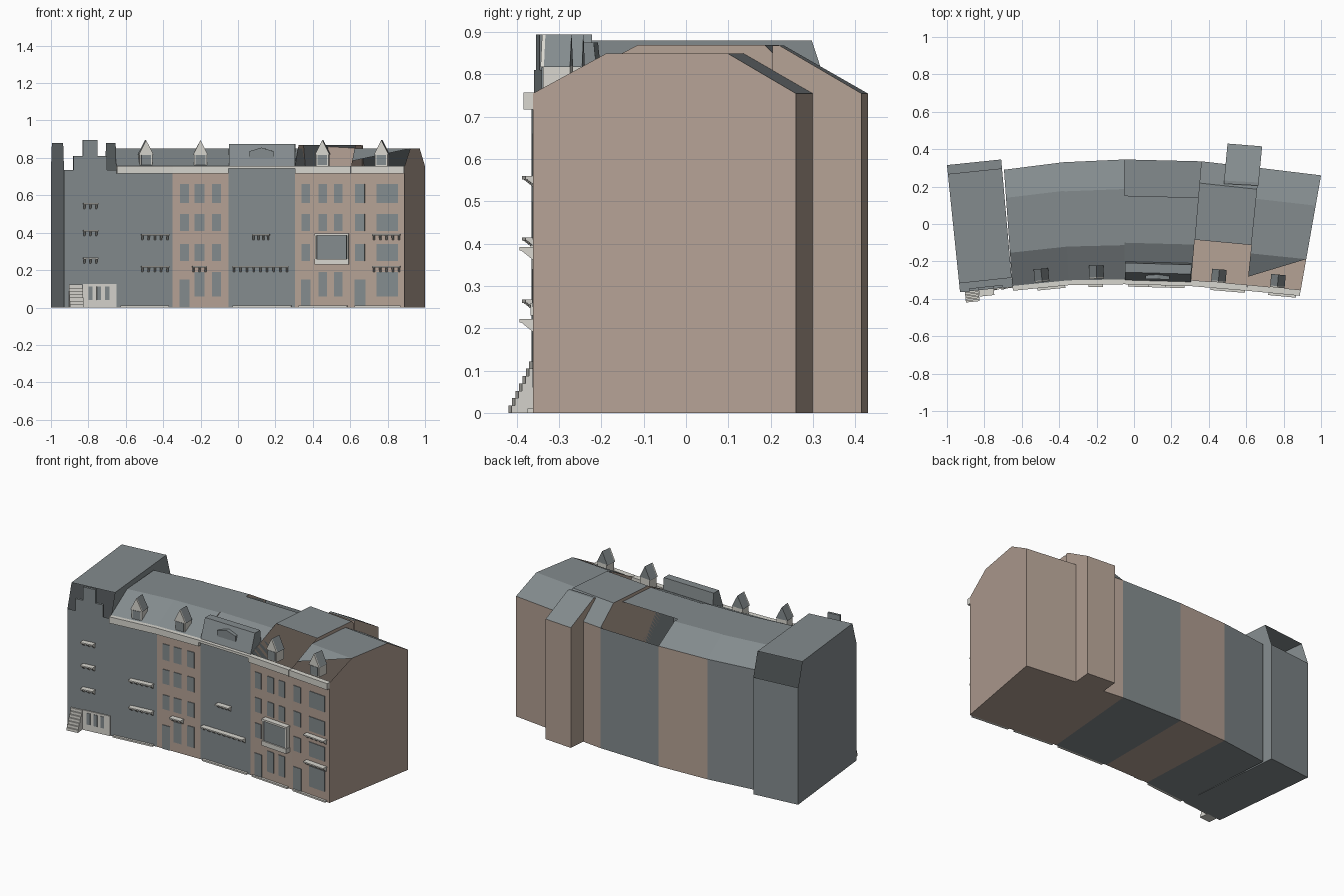
import bpy, bmesh
from mathutils import Vector

cube = bpy.data.objects.get("Cube")
if cube:
    bpy.data.objects.remove(cube, do_unlink=True)


def material(name, rgb):
    m = bpy.data.materials.new(name)
    m.use_nodes = True
    m.diffuse_color = (*rgb, 1)
    m.node_tree.nodes["Principled BSDF"].inputs["Base Color"].default_value = (*rgb, 1)
    return m


GREY = material("slate grey", (0.23, 0.26, 0.27))
TAN = material("warm brick", (0.46, 0.36, 0.30))
WHITE = material("pale stone", (0.68, 0.67, 0.62))


def build(name, verts, faces, mats, slots=None):
    bm = bmesh.new()
    vs = [bm.verts.new(v) for v in verts]
    for i, f in enumerate(faces):
        face = bm.faces.new([vs[k] for k in f])
        face.material_index = slots[i] if slots else 0
    bmesh.ops.recalc_face_normals(bm, faces=bm.faces)
    me = bpy.data.meshes.new(name)
    bm.to_mesh(me)
    bm.free()
    for m in mats:
        me.materials.append(m)
    ob = bpy.data.objects.new(name, me)
    bpy.context.collection.objects.link(ob)
    return ob


# Houses: a floor, four walls and a three-part roof, some parts of which are open
def house(name, fl, fr, bl, br, profile, wall, missing=()):
    verts = []
    for a, b in ((fl, bl), (fr, br)):
        a, b = Vector(a), Vector(b)
        verts += [(*a, 0), (*b, 0)]
        verts += [(*a.lerp(b, t), z) for t, z in profile]
    parts = {"floor": (0, 1, 7, 6), "front_wall": (0, 6, 8, 2), "back_wall": (1, 5, 11, 7),
             "left_gable": (0, 2, 3, 4, 5, 1), "right_gable": (6, 7, 11, 10, 9, 8),
             "front_roof": (2, 8, 9, 3), "top_roof": (3, 9, 10, 4), "back_roof": (4, 10, 11, 5)}
    keep = [k for k in parts if k not in missing]
    build(name, verts, [parts[k] for k in keep], [wall, GREY],
          [1 if "roof" in k else 0 for k in keep])
    return [Vector(v) for v in verts]


def section(front, back, top, eave=0.755):
    return [(0, eave), (front, top), (back, top), (1, eave)]


FRONT = [(-0.93, -0.365), (-0.65, -0.335), (-0.35, -0.305), (-0.05, -0.30),
         (0.305, -0.31), (0.605, -0.335), (0.89, -0.362)]
BACK = [(-0.695, 0.29), (-0.38, 0.33), (-0.05, 0.345), (0.36, 0.335), (0.67, 0.30), (1.0, 0.26)]

house("tower_house", FRONT[0], FRONT[1], (-1.0, 0.315), (-0.71, 0.345),
      section(0.07, 0.93, 0.88, 0.735), GREY, ("front_roof", "back_roof"))
ROW = [("left_house", GREY, section(0.29, 0.76, 0.85), ()),
       ("second_house", TAN, section(0.29, 0.755, 0.85), ()),
       ("middle_house", GREY, section(0.31, 0.70, 0.85), ("back_roof",)),
       ("fourth_house", TAN, section(0.35, 0.82, 0.87), ("front_roof",)),
       ("right_house", TAN, section(0.28, 0.74, 0.85), ("front_roof",))]
for i, (name, wall, prof, gone) in enumerate(ROW):
    last = house(name, FRONT[i + 1], FRONT[i + 2], BACK[i], BACK[i + 1], prof, wall, gone)
house("rear_wing", (0.48, 0.215), (0.665, 0.205), (0.50, 0.43), (0.685, 0.415),
      [(0, 0.868), (0.04, 0.868), (0.08, 0.868), (1, 0.755)], TAN)

# Remaining triangle of the right house's front roof
build("roof_triangle", [last[2].lerp(last[3], 0.3), last[9], last[3]], [(0, 1, 2)], [GREY])


# Parts fixed to the curved front: u runs along it, v points outwards
def on_front(x):
    for a, b in zip(FRONT, FRONT[1:]):
        if x <= b[0]:
            break
    a, b = Vector((*a, 0)), Vector((*b, 0))
    along = (b - a).normalized()
    return a.lerp(b, (x - a.x) / (b.x - a.x)), along, Vector((along.y, -along.x, 0))


def prism(name, x, outline, lo, hi, mat, along_u=False):
    origin, du, dv = on_front(x)
    verts = []
    for d in (lo, hi):
        for p, z in outline:
            u, v = (d, p) if along_u else (p, d)
            verts.append(origin + du * u + dv * v + Vector((0, 0, z)))
    n = len(outline)
    faces = [tuple(range(n)), tuple(range(n, 2 * n))]
    faces += [(k, (k + 1) % n, (k + 1) % n + n, k + n) for k in range(n)]
    return build(name, verts, faces, [mat])


def box(name, x0, x1, z0, z1, v0, v1, mat):
    w = (x1 - x0) / 2
    return prism(name, (x0 + x1) / 2, [(-w, z0), (w, z0), (w, z1), (-w, z1)], v0, v1, mat)


# Cornices and plinths
for i, (name, wall, prof, gone) in enumerate(ROW):
    a, b = FRONT[i + 1][0], FRONT[i + 2][0]
    low = 0.742 if name == "middle_house" else 0.717
    box(name + "_cornice", a, b, low, 0.757, -0.01, 0.022, WHITE)
    if name != "second_house":
        box(name + "_plinth", a + 0.02, b - 0.02, 0, 0.01, 0, 0.015, WHITE)

# Windows and doors
ROWS = [(0.06, 0.19), (0.25, 0.34), (0.41, 0.50), (0.56, 0.66)]
COLUMNS = [(-0.31, -0.262), (-0.232, -0.18), (-0.14, -0.092), (0.34, 0.385),
           (0.43, 0.477), (0.513, 0.56), (0.625, 0.678), (0.74, 0.855)]
DOORS = (0, 3, 6)
for c, (a, b) in enumerate(COLUMNS):
    for r, (lo, hi) in enumerate(ROWS):
        if r == 0 and c in DOORS:
            box("door", a - 0.003, b + 0.003, 0, 0.15, 0, 0.004, GREY)
        else:
            box("window", a, b, lo, hi, 0, 0.004, GREY)


# Balcony ledges on tapering brackets
def ledge(x0, x1, z, brackets):
    box("ledge", x0, x1, z - 0.008, z, 0, 0.034, WHITE)
    w = x1 - x0
    for k in range(brackets):
        x = x0 + 0.008 + (w - 0.016) * k / (brackets - 1)
        prism("ledge_bracket", x, [(0, z - 0.008), (0.03, z - 0.008), (0, z - 0.032)],
              -0.005, 0.005, WHITE, True)


for z in (0.56, 0.415, 0.268):
    ledge(-0.83, -0.75, z, 3)
for z in (0.392, 0.222):
    ledge(-0.52, -0.37, z, 5)
    ledge(0.72, 0.87, z, 5)
ledge(-0.245, -0.165, 0.222, 3)
ledge(0.075, 0.17, 0.392, 4)
ledge(-0.03, 0.27, 0.222, 9)

# Bay window
box("bay_base", 0.412, 0.595, 0.23, 0.26, 0, 0.034, WHITE)
box("bay_glass", 0.425, 0.582, 0.26, 0.385, 0, 0.026, GREY)
box("bay_cap", 0.412, 0.595, 0.385, 0.397, 0, 0.034, WHITE)
for x in (0.414, 0.584):
    box("bay_post", x, x + 0.009, 0.26, 0.385, 0, 0.03, WHITE)

# Attic dormers
for x in (-0.49, -0.20, 0.45, 0.765):
    gable = [(-0.039, 0.818), (0.039, 0.818), (0, 0.895)]
    box("dormer_body", x - 0.034, x + 0.034, 0.755, 0.82, -0.08, -0.015, WHITE)
    box("dormer_window", x - 0.026, x + 0.026, 0.762, 0.816, -0.015, -0.011, GREY)
    prism("dormer_gable", x, gable, -0.018, -0.01, WHITE)
    prism("dormer_roof", x, gable, -0.08, -0.018, GREY)

# Wide mansard dormer with a small pediment
prism("wide_dormer", 0.1275, [(0, 0.756), (-0.042, 0.875), (-0.092, 0.875), (-0.10, 0.80)],
      -0.177, 0.177, GREY, True)
prism("dormer_pediment", 0.125, [(-0.065, 0.80), (0.065, 0.80), (0.065, 0.835), (0, 0.855),
                                 (-0.065, 0.835)], -0.04, -0.01, GREY)

# Stepped gable on the tower house
prism("stepped_gable", -0.79, [(-0.09, 0.73), (0.09, 0.73), (0.09, 0.81), (0.04, 0.81),
                               (0.04, 0.895), (-0.04, 0.895), (-0.04, 0.81), (-0.09, 0.81)],
      -0.015, 0.0, GREY)

# Stone ground floor with window openings, and the entrance stair
box("stone_base", -0.83, -0.65, 0, 0.125, 0, 0.006, WHITE)
for x in (-0.79, -0.745, -0.70):
    box("ground_window", x - 0.011, x + 0.011, 0.04, 0.112, 0.006, 0.009, GREY)
STEPS = 7
stair = [(0, 0)]
for k in range(STEPS):
    out, z = 0.058 * (1 - k / STEPS), 0.122 * k / STEPS
    stair += [(out, z), (out, z + 0.122 / STEPS)]
stair.append((0, 0.122))
prism("entrance_stair", -0.868, stair, -0.037, 0.037, WHITE, True)
